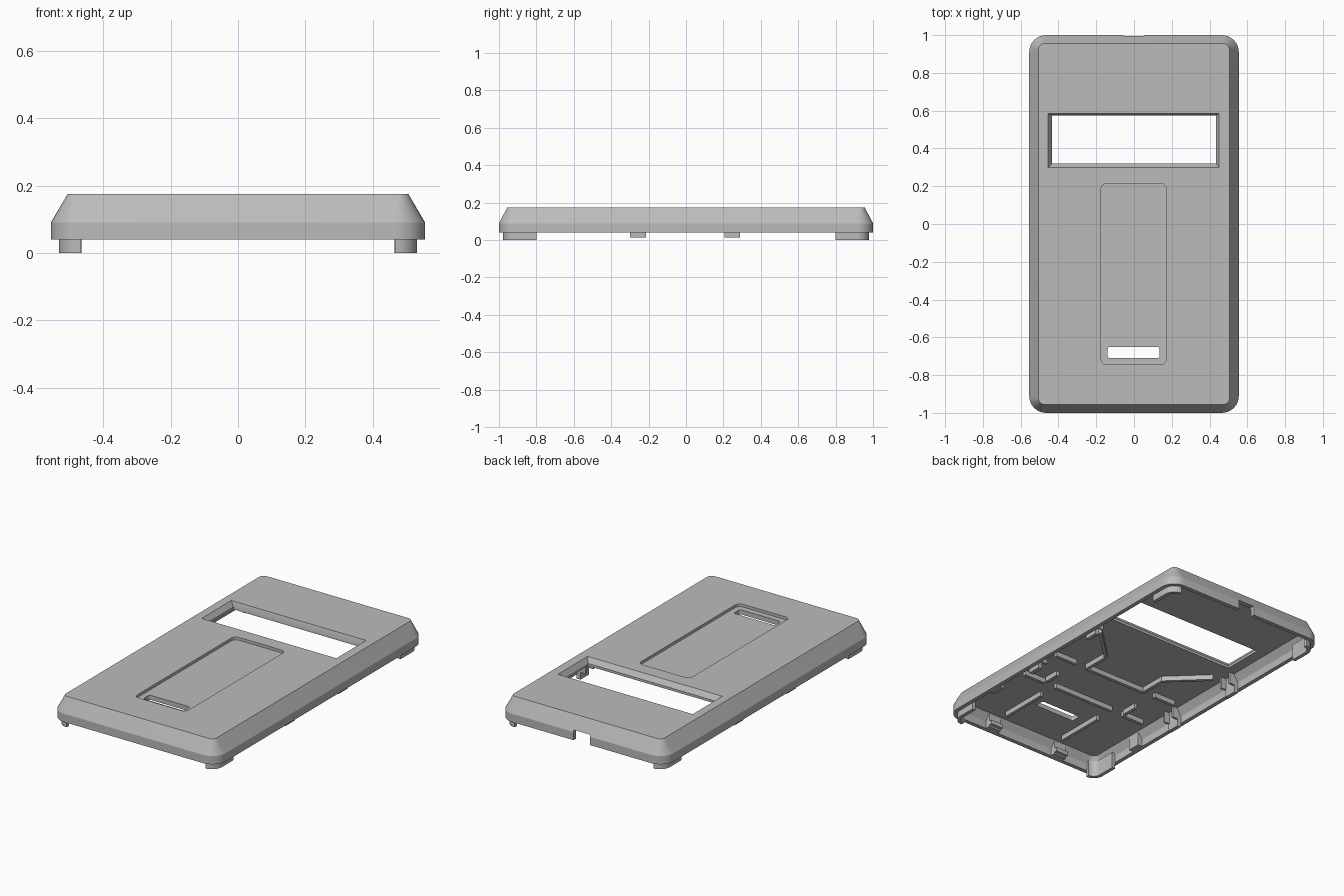
import bpy, bmesh, math
from mathutils import Vector

cube = bpy.data.objects.get("Cube")
if cube:
    bpy.data.objects.remove(cube, do_unlink=True)

grey = bpy.data.materials.new("plain_grey")
grey.use_nodes = True
COLOUR = (0.5, 0.5, 0.5, 1)
grey.diffuse_color = COLOUR
grey.node_tree.nodes["Principled BSDF"].inputs["Base Color"].default_value = COLOUR

ROOF = 0.13   # underside of the top panel
RIM = 0.04    # lower edge of the wall


def ring(cx, cy, hx, hy, r, segs=8):
    """Rounded rectangle outline, counter-clockwise."""
    if r == 0:
        return [(cx + a * hx, cy + b * hy) for a, b in ((1, 1), (-1, 1), (-1, -1), (1, -1))]
    pts = []
    for q, (a, b) in enumerate(((1, 1), (-1, 1), (-1, -1), (1, -1))):
        for i in range(segs + 1):
            t = math.pi / 2 * (q + i / segs)
            pts.append((cx + a * (hx - r) + r * math.cos(t), cy + b * (hy - r) + r * math.sin(t)))
    return pts


def loft(name, layers):
    """Closed solid through outlines given as (points, z)."""
    bm = bmesh.new()
    rows = [[bm.verts.new((x, y, z)) for x, y in pts] for pts, z in layers]
    for low, high in zip(rows, rows[1:]):
        for i in range(len(low)):
            j = (i + 1) % len(low)
            bm.faces.new((low[i], low[j], high[j], high[i]))
    bm.faces.new(rows[0][::-1])
    bm.faces.new(rows[-1])
    bmesh.ops.recalc_face_normals(bm, faces=bm.faces)
    mesh = bpy.data.meshes.new(name)
    bm.to_mesh(mesh)
    bm.free()
    mesh.materials.append(grey)
    obj = bpy.data.objects.new(name, mesh)
    bpy.context.collection.objects.link(obj)
    return obj


def box(name, x0, x1, y0, y1, z0, z1):
    pts = ring((x0 + x1) / 2, (y0 + y1) / 2, abs(x1 - x0) / 2, abs(y1 - y0) / 2, 0)
    return loft(name, [(pts, z0), (pts, z1)])


def wall(name, path, z0, z1, width=0.02):
    """Straight-sided strip of constant width along a flat path."""
    pts = [Vector(p) for p in path]
    left, right = [], []
    for i, p in enumerate(pts):
        d = (pts[min(i + 1, len(pts) - 1)] - pts[max(i - 1, 0)]).normalized()
        n = Vector((-d.y, d.x)) * width / 2
        left.append(tuple(p + n))
        right.append(tuple(p - n))
    outline = left + right[::-1]
    return loft(name, [(outline, z0), (outline, z1)])


def cut(target, cutter):
    mod = target.modifiers.new("cut", "BOOLEAN")
    mod.operation, mod.solver, mod.object = "DIFFERENCE", "EXACT", cutter
    bpy.context.view_layer.objects.active = target
    bpy.ops.object.modifier_apply(modifier=mod.name)
    bpy.data.objects.remove(cutter, do_unlink=True)


def smooth(obj):
    bpy.ops.object.select_all(action="DESELECT")
    obj.select_set(True)
    bpy.context.view_layer.objects.active = obj
    bpy.ops.object.shade_smooth_by_angle(angle=math.radians(20))


# Shell: upright rim, sloped shoulder, flat top, hollow underneath
case = loft("case", [(ring(0, 0, 0.555, 1.0, 0.09), RIM),
                     (ring(0, 0, 0.555, 1.0, 0.09), 0.09),
                     (ring(0, 0, 0.505, 0.955, 0.03), 0.175)])
cut(case, loft("hollow", [(ring(0, 0, 0.53, 0.975, 0.07), 0),
                          (ring(0, 0, 0.53, 0.975, 0.07), 0.085),
                          (ring(0, 0, 0.5, 0.945, 0.03), ROOF)]))

# Display window with bevelled frame
opening = ring(0, 0.448, 0.433, 0.127, 0)
cut(case, loft("window_cutter", [(opening, 0.05), (opening, 0.145),
                                 (ring(-0.002, 0.442, 0.452, 0.142, 0), 0.175),
                                 (ring(-0.002, 0.442, 0.452, 0.142, 0), 0.2)]))

# Shallow label recess, its slot, and the cable notch in the back wall
recess = ring(-0.002, -0.265, 0.172, 0.48, 0.03)
cut(case, loft("recess_cutter", [(recess, 0.158), (recess, 0.2)]))
slot = ring(-0.002, -0.68, 0.137, 0.03, 0.012)
cut(case, loft("slot_cutter", [(slot, 0.05), (slot, 0.2)]))
cut(case, box("notch_cutter", -0.055, 0.055, 0.96, 1.1, 0, 0.1))
smooth(case)

# Corner feet: curved strips following the inside of the rim
for sy, end in ((-1, "front"), (1, "back")):
    for sx, side in ((-1, "right"), (1, "left")):
        path = [(0.465, 0.967), (0.47, 0.967)]
        for i in range(9):
            t = math.pi / 2 * (1 - i / 8)
            path.append((0.465 + 0.055 * math.cos(t), 0.912 + 0.055 * math.sin(t)))
        path = path[:1] + path[2:] + [(0.52, 0.8)]
        smooth(wall(f"{end}_{side}_foot", [(sx * x, sy * y) for x, y in path], 0, 0.1, 0.022))

# Snap clips and ribs, mirrored left and right
for s, side in ((-1, "right"), (1, "left")):
    for y, place in ((-0.257, "middle"), (0.248, "window")):
        box(f"{side}_{place}_clip", s * 0.505, s * 0.53, y - 0.042, y + 0.042, 0.015, 0.115)
        for e in (-1, 1):
            box(f"{side}_{place}_clip_gusset", s * 0.47, s * 0.51,
                y + e * 0.037 - 0.006, y + e * 0.037 + 0.006, 0.06, ROOF + 0.01)
    box(f"{side}_front_wall_clip", s * 0.2, s * 0.285, -0.975, -0.945, RIM, 0.12)
    box(f"{side}_front_wall_catch", s * 0.2, s * 0.285, -0.945, -0.925, 0.05, 0.075)
    box(f"{side}_side_clip", s * 0.5, s * 0.53, -0.64, -0.56, RIM, 0.12)

    wall(f"{side}_angled_rib", [(s * 0.21, -0.17), (s * 0.21, 0), (s * 0.42, 0.2)], 0.1, ROOF + 0.01)
    wall(f"{side}_long_rib", [(s * 0.21, -0.88), (s * 0.21, -0.57)], 0.1, ROOF + 0.01)
    wall(f"{side}_short_rib", [(s * 0.29, -0.43), (s * 0.29, -0.33)], 0.1, ROOF + 0.01)
    for y, place in ((-0.17, "rear"), (-0.45, "front")):
        wall(f"{side}_{place}_side_rib", [(s * 0.29, y), (s * 0.44, y)], 0.1, ROOF + 0.01)

# Ribs across the middle
for y, place in ((-0.17, "rear"), (-0.45, "front")):
    wall(f"{place}_cross_rib", [(-0.21, y), (0.21, y)], 0.1, ROOF + 0.01)
